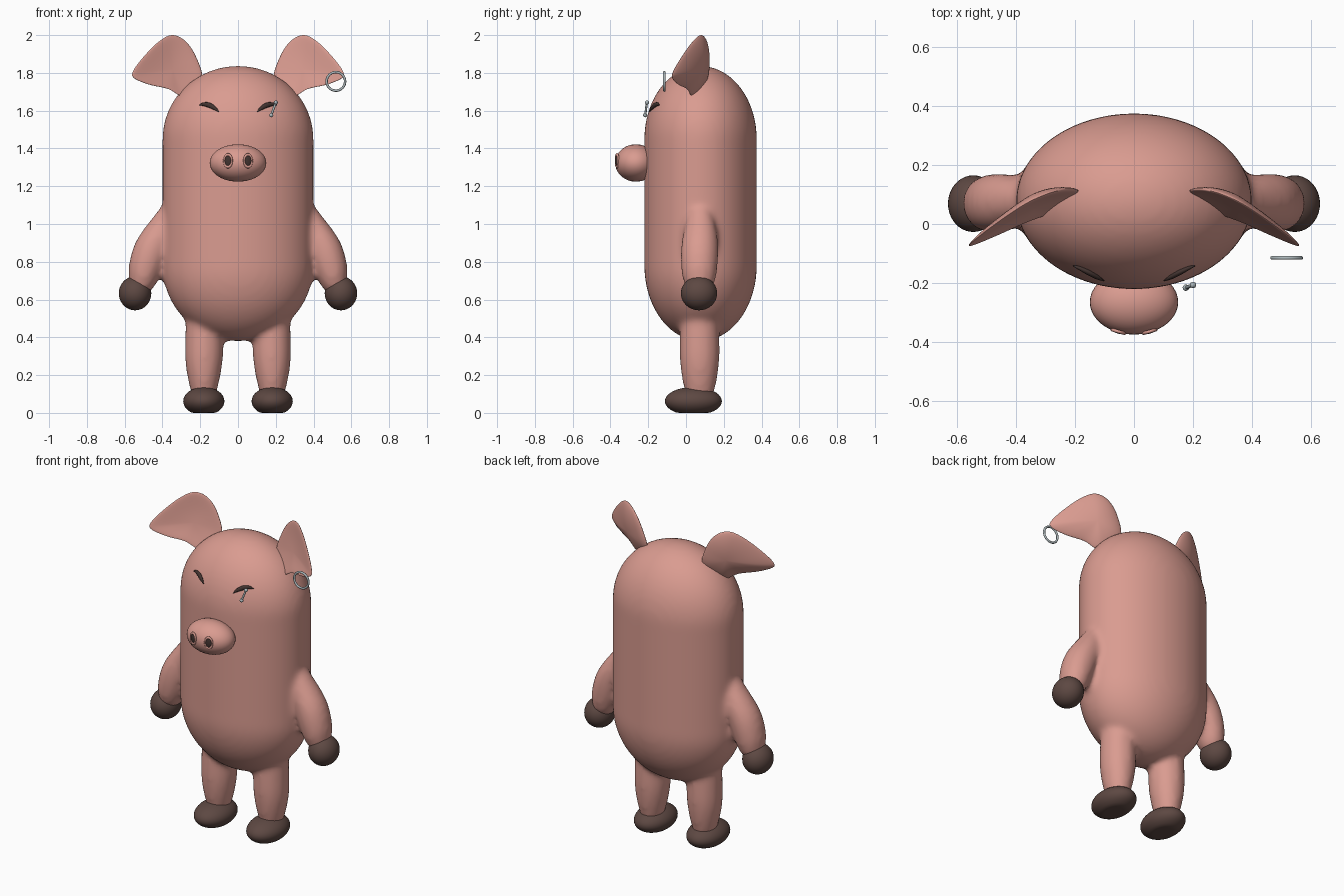
import bpy, bmesh, math
from mathutils import Vector

if "Cube" in bpy.data.objects:
    bpy.data.objects.remove(bpy.data.objects["Cube"])


def material(name, rgb):
    m = bpy.data.materials.new(name)
    m.diffuse_color = (*rgb, 1)
    m.use_nodes = True
    m.node_tree.nodes["Principled BSDF"].inputs["Base Color"].default_value = m.diffuse_color
    return m


SKIN = material("pink_skin", (0.70, 0.33, 0.28))
HOOF = material("dark_brown", (0.11, 0.065, 0.055))
DARK = material("darker_brown", (0.055, 0.034, 0.03))
METAL = material("grey_metal", (0.42, 0.48, 0.50))
Y0 = 0.077                       # depth centre of the body


def finish(bm, name, mat):
    bmesh.ops.recalc_face_normals(bm, faces=bm.faces[:])
    me = bpy.data.meshes.new(name)
    bm.to_mesh(me)
    bm.free()
    for p in me.polygons:
        p.use_smooth = True
    me.set_sharp_from_angle(angle=math.radians(50))
    me.materials.append(mat)
    ob = bpy.data.objects.new(name, me)
    bpy.context.collection.objects.link(ob)
    return ob


def spline(pts, steps, closed=False):
    """Catmull-Rom through tuples of any length."""
    n, out = len(pts), []
    get = (lambda i: pts[i % n]) if closed else (lambda i: pts[min(max(i, 0), n - 1)])
    for i in range(n if closed else n - 1):
        a, b, c, d = (get(i + k) for k in (-1, 0, 1, 2))
        for k in range(steps):
            t = k / steps
            out.append(tuple(0.5 * (2 * q + (r - p) * t + (2 * p - 5 * q + 4 * r - s) * t * t
                             + (3 * q - p - 3 * r + s) * t ** 3)
                             for p, q, r, s in zip(a, b, c, d)))
    return out if closed else out + [pts[-1]]


def skin_rings(bm, rings):
    """Bridge equal-sized vertex rings and cap both ends."""
    n = len(rings[0])
    for r0, r1 in zip(rings, rings[1:]):
        for i in range(n):
            j = (i + 1) % n
            bm.faces.new((r0[i], r0[j], r1[j], r1[i]))
    bm.faces.new(rings[0])
    bm.faces.new(rings[-1])


def tube(bm, path, steps=5, n=20):
    """Loft along (x, y, z, in-plane radius, depth radius) points."""
    pts = spline(path, steps)
    rings = []
    for i, p in enumerate(pts):
        q0, q1 = pts[max(i - 1, 0)], pts[min(i + 1, len(pts) - 1)]
        tan = Vector(q1[:3]) - Vector(q0[:3])
        side = tan.cross(Vector((0, 1, 0))).normalized()
        rings.append([bm.verts.new(Vector(p[:3])
                      + side * p[3] * math.cos(2 * math.pi * k / n)
                      + Vector((0, p[4] * math.sin(2 * math.pi * k / n), 0)))
                      for k in range(n)])
    skin_rings(bm, rings)


def ball(name, loc, rad, mat, floor=None, rot=0, seg=40):
    bm = bmesh.new()
    bmesh.ops.create_uvsphere(bm, u_segments=seg, v_segments=seg // 2, radius=1)
    for v in bm.verts:
        v.co = Vector(a * b for a, b in zip(v.co, rad))
        if floor is not None:
            v.co.z = max(v.co.z, floor - loc[2])
    ob = finish(bm, name, mat)
    ob.location = loc
    ob.rotation_euler.z = rot
    return ob


def ring(name, loc, R, r, mat, scale=(1, 1, 1), rot=0):
    bpy.ops.mesh.primitive_torus_add(major_radius=R, minor_radius=r, major_segments=40,
                                     minor_segments=10, location=loc,
                                     rotation=(math.pi / 2, 0, rot))
    ob = bpy.context.object
    ob.name = name
    ob.scale = scale
    for p in ob.data.polygons:
        p.use_smooth = True
    ob.data.materials.append(mat)


# Body capsule with arms and legs, blended into one skin
bm = bmesh.new()
prof = []
for i in range(17):
    a = math.radians(2 + 88 * i / 16)
    prof.append((0.40 * math.sin(a), 0.78 - 0.40 * math.cos(a)))
for i in range(17):
    a = math.radians(88 * i / 16)
    prof.append((0.40 * math.cos(a), 1.45 + 0.387 * math.sin(a)))
skin_rings(bm, [[bm.verts.new((r * math.cos(k * math.pi / 32),
                               Y0 + 0.745 * r * math.sin(k * math.pi / 32), z))
                 for k in range(64)] for r, z in prof])
for s in (1, -1):
    tube(bm, [(s * 0.355, 0.075, 1.08, 0.05, 0.06), (s * 0.415, 0.075, 0.95, 0.083, 0.09),
              (s * 0.46, 0.072, 0.86, 0.094, 0.10), (s * 0.49, 0.07, 0.77, 0.09, 0.097),
              (s * 0.508, 0.07, 0.70, 0.075, 0.085), (s * 0.53, 0.07, 0.65, 0.055, 0.06)])
    tube(bm, [(s * 0.175, 0.072, 0.55, 0.10, 0.10), (s * 0.178, 0.072, 0.40, 0.102, 0.105),
              (s * 0.18, 0.072, 0.28, 0.10, 0.105), (s * 0.181, 0.072, 0.18, 0.085, 0.093),
              (s * 0.181, 0.072, 0.08, 0.06, 0.07)])
body = finish(bm, "body", SKIN)
rm = body.modifiers.new("blend", "REMESH")
rm.mode = "VOXEL"
rm.voxel_size = 0.016
rm.use_smooth_shade = True
sm = body.modifiers.new("soften", "SMOOTH")
sm.factor, sm.iterations = 0.5, 10

# Snout
ball("snout", (0, -0.265, 1.323), (0.15, 0.11, 0.099), SKIN)

# Ear outline (x, z), cupped toward the front
EAR = [(0.19, 1.76), (0.222, 1.885), (0.28, 1.97), (0.35, 2.0), (0.42, 1.965),
       (0.50, 1.885), (0.555, 1.81), (0.55, 1.772), (0.47, 1.738), (0.37, 1.715),
       (0.28, 1.675)]
CX, CZ = 0.345, 1.82


def ear(name, s):
    bm = bmesh.new()
    rim = spline(EAR, 5, closed=True)
    rings = []
    for i in range(-12, 13):
        a = i / 12 * math.radians(88)
        r, side = math.cos(a), math.sin(a)
        row = []
        for x, z in rim:
            px, pz = CX + (x - CX) * r, CZ + (z - CZ) * r
            y = 0.115 - 0.5 * (px - 0.2) + 0.22 * (pz - 1.78)
            y += 0.02 * side + 0.03 * (1 - r * r) - 0.01
            row.append(bm.verts.new((s * px, y, pz)))
        rings.append(row)
    skin_rings(bm, rings)
    finish(bm, name, SKIN)


def face_y(x, z):
    """Front surface of the head."""
    w = 1 - max(0, (z - 1.45) / 0.387) ** 2
    return Y0 - 0.298 * math.sqrt(max(0, w - (x / 0.4) ** 2))


for s, tag in ((1, "left"), (-1, "right")):
    ear(tag + "_ear", s)
    # Hands and flat-soled feet
    ball(tag + "_hand", (s * 0.545, 0.069, 0.633), (0.086, 0.096, 0.09), HOOF)
    ball(tag + "_foot", (s * 0.181, 0.039, 0.062), (0.109, 0.151, 0.075), HOOF, floor=0)
    # Nostrils with raised rims
    tilt = s * math.radians(16)
    ball(tag + "_nostril", (s * 0.053, -0.365, 1.335), (0.02, 0.007, 0.03), DARK, rot=tilt, seg=24)
    ring(tag + "_nostril_rim", (s * 0.053, -0.365, 1.335), 0.024, 0.006, SKIN,
         (0.9, 1.35, 1), tilt)
    # Closed arched eyes
    bm = bmesh.new()
    tube(bm, [(s * x, face_y(x, z) - 0.004, z, r, 0.8 * r) for x, z, r in
              ((0.102, 1.594, 0.002), (0.125, 1.614, 0.010), (0.155, 1.63, 0.013),
               (0.185, 1.634, 0.009), (0.207, 1.628, 0.002))], n=12)
    finish(bm, tag + "_eye", DARK)

# Brow barbell and hoop earring
ends = [(0.176, -0.216, 1.576), (0.2, -0.207, 1.643)]
bm = bmesh.new()
tube(bm, [(*p, 0.006, 0.006) for p in ends], n=10)
finish(bm, "brow_bar", METAL)
for i, p in enumerate(ends):
    ball("brow_bead_%d" % (i + 1), p, (0.011,) * 3, METAL, seg=16)
ring("earring", (0.518, -0.115, 1.755), 0.049, 0.0065, METAL)
